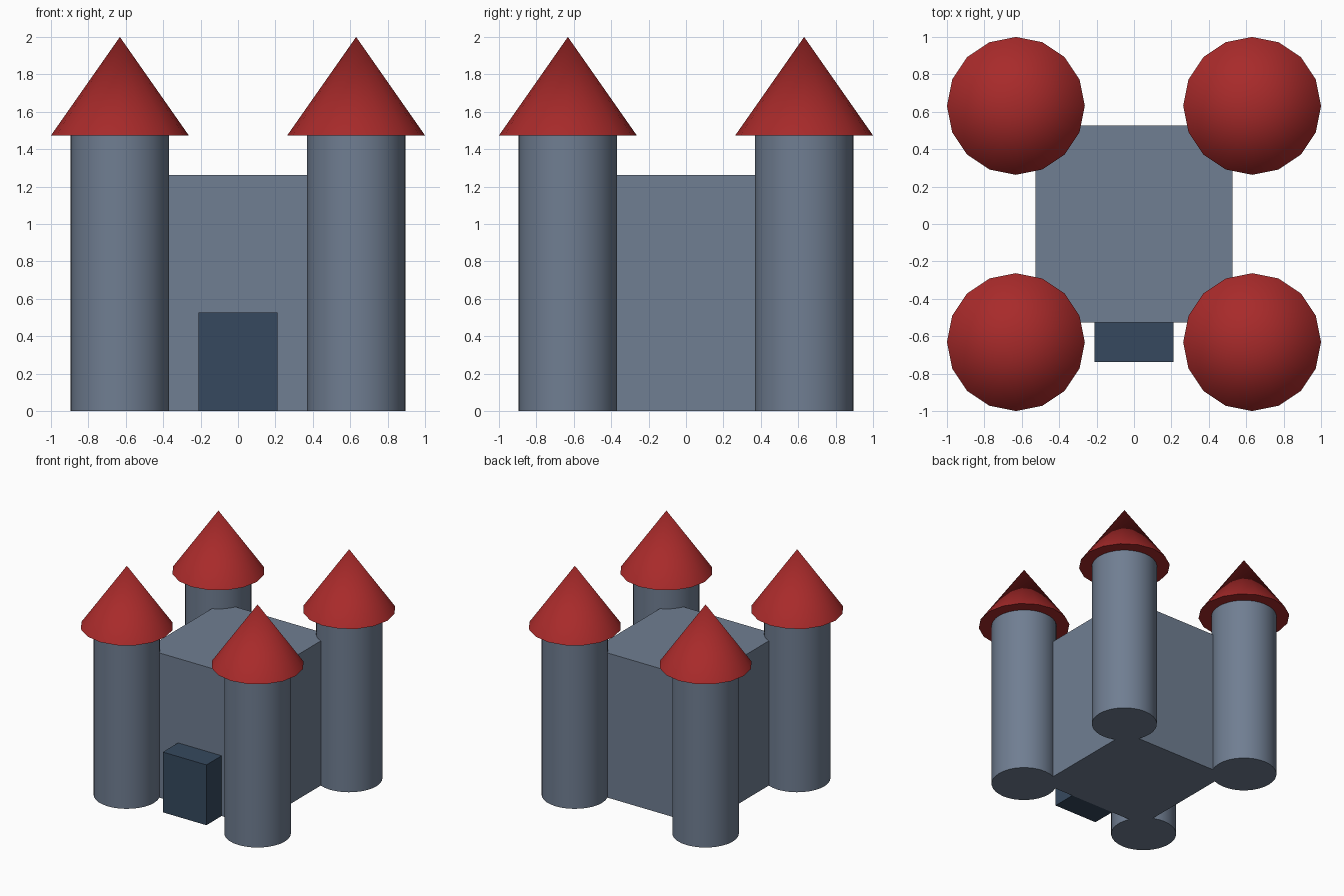
import bpy, math

cube = bpy.data.objects.get("Cube")
if cube:
    bpy.data.objects.remove(cube, do_unlink=True)

U = 2 / 38  # one design unit


def material(name, rgb):
    # sRGB bytes to linear colour
    lin = [((c / 255 + 0.055) / 1.055) ** 2.4 for c in rgb] + [1]
    m = bpy.data.materials.new(name)
    m.use_nodes = True
    m.diffuse_color = lin
    bsdf = m.node_tree.nodes["Principled BSDF"]
    bsdf.inputs["Base Color"].default_value = lin
    bsdf.inputs["Roughness"].default_value = 0.8
    return m


stone = material("stone grey", (112, 126, 146))
roof_red = material("roof red", (168, 42, 42))
gate_blue = material("gate dark blue", (54, 73, 94))


def finish(name, mat, smooth=False):
    ob = bpy.context.object
    ob.name = name
    ob.data.materials.append(mat)
    if smooth:
        bpy.ops.object.shade_smooth_by_angle(angle=math.radians(30))
    return ob


def box(name, mat, centre, size):
    bpy.ops.mesh.primitive_cube_add(size=1, location=[c * U for c in centre])
    bpy.context.object.scale = [s * U for s in size]
    bpy.ops.object.transform_apply(location=False, rotation=False, scale=True)
    return finish(name, mat)


# Central keep and the gatehouse block on its front
box("keep", stone, (0, 0, 12), (20, 20, 24))
box("gate", gate_blue, (0, -12, 5), (8, 4, 10))

# Four corner towers with conical roofs
for depth, y in (("front", -12), ("back", 12)):
    for side, x in (("right", -12), ("left", 12)):
        bpy.ops.mesh.primitive_cylinder_add(
            vertices=32, radius=5 * U, depth=28 * U,
            location=(x * U, y * U, 14 * U))
        finish(f"tower_{depth}_{side}", stone, True)
        bpy.ops.mesh.primitive_cone_add(
            vertices=16, radius1=7 * U, radius2=0, depth=10 * U,
            location=(x * U, y * U, 33 * U))
        finish(f"roof_{depth}_{side}", roof_red, True)
